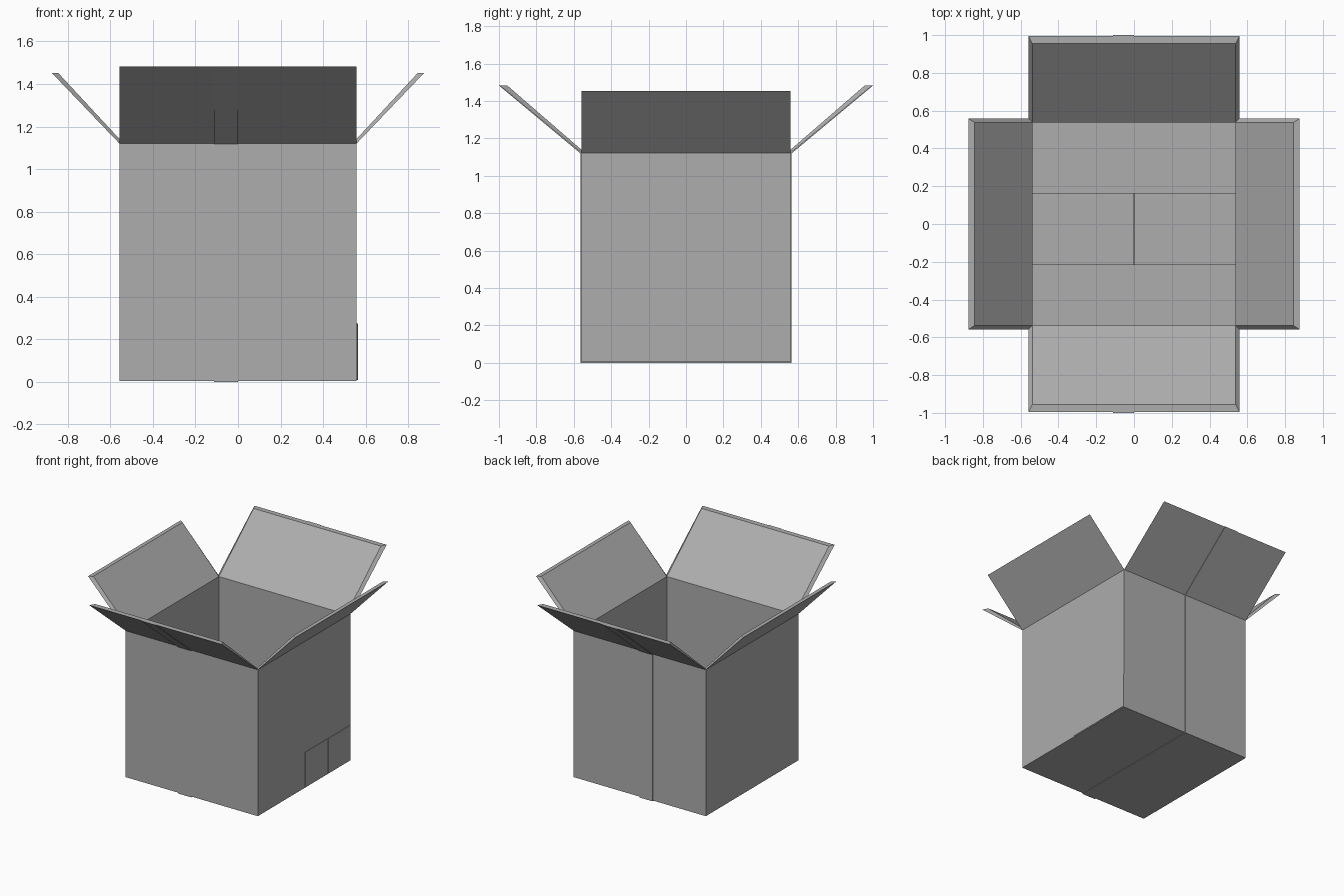
import bpy
import bmesh
from mathutils import Matrix, Vector

cube = bpy.data.objects.get("Cube")
if cube:
    bpy.data.objects.remove(cube, do_unlink=True)

GREY = (0.418, 0.418, 0.418, 1)
card = bpy.data.materials.new("card grey")
card.use_nodes = True
card.diffuse_color = GREY
card.node_tree.nodes["Principled BSDF"].inputs["Base Color"].default_value = GREY

OUT, IN = 0.558, 0.538      # outer and inner half width of the walls
TOP, BASE = 1.121, 0.004    # rim height, underside of the card
BOARD = 0.015               # thickness of the floor flaps
TAPE = 0.005                # thickness of the tape and labels


def finish(name, bm):
    bmesh.ops.recalc_face_normals(bm, faces=bm.faces)
    mesh = bpy.data.meshes.new(name)
    bm.to_mesh(mesh)
    bm.free()
    mesh.materials.append(card)
    obj = bpy.data.objects.new(name, mesh)
    bpy.context.collection.objects.link(obj)
    return obj


def loft(name, rings, closed=False):
    """Join equal rings of points; cap the ends, or join last to first."""
    bm = bmesh.new()
    rows = [[bm.verts.new(p) for p in ring] for ring in rings]
    n = len(rows[0])
    pairs = list(zip(rows, rows[1:]))
    if closed:
        pairs.append((rows[-1], rows[0]))
    else:
        bm.faces.new(rows[0])
        bm.faces.new(rows[-1])
    for a, b in pairs:
        for i in range(n):
            j = (i + 1) % n
            bm.faces.new((a[i], a[j], b[j], b[i]))
    return finish(name, bm)


def box(name, low, high):
    bm = bmesh.new()
    low, high = Vector(low), Vector(high)
    bmesh.ops.create_cube(bm, size=1, matrix=Matrix.Translation((low + high) / 2)
                          @ Matrix.Diagonal((*(high - low), 1)))
    return finish(name, bm)


def square(r, z):
    return [(-r, -r, z), (r, -r, z), (r, r, z), (-r, r, z)]


# Four walls as one hollow sleeve
loft("box_walls", [square(OUT, BASE), square(OUT, TOP),
                   square(IN, TOP), square(IN, BASE)], closed=True)

# Floor: two side flaps meeting in the middle, two shorter flaps on top of them
box("floor_flap_right", (-IN, -IN, BASE), (-0.003, IN, BASE + BOARD))
box("floor_flap_left", (-0.001, -IN, BASE), (IN, IN, BASE + BOARD))
box("floor_flap_front", (-IN, -IN, BASE + BOARD), (IN, -0.214, BASE + 2 * BOARD))
box("floor_flap_back", (-IN, 0.161, BASE + BOARD), (IN, IN, BASE + 2 * BOARD))


# Open top flaps with mitred rims, built facing back and then turned
def top_flap(name, turns, reach_out, reach_in, height):
    obj = loft(name, [
        [(-OUT, OUT, TOP), (OUT, OUT, TOP), (OUT, reach_out, height), (-OUT, reach_out, height)],
        [(-IN, IN, TOP), (IN, IN, TOP), (IN, reach_in, height), (-IN, reach_in, height)]])
    obj.data.transform(Matrix.Rotation(turns * 1.5707963, 4, "Z"))


for name, turns in (("back", 0), ("front", 2)):
    top_flap("top_flap_" + name, turns, 0.995, 0.955, 1.482)
for name, turns in (("right", 1), ("left", 3)):
    top_flap("top_flap_" + name, turns, 0.875, 0.845, 1.452)

# Sealing tape running down the outside and under the base
half = [(1.0, 1.482), (OUT + TAPE, TOP - 0.003), (OUT + TAPE, 0)]
inner = [(0.994, 1.482), (OUT - 0.001, TOP), (OUT - 0.001, BASE)]
path = half + [(-y, z) for y, z in reversed(half)]
back_path = inner + [(-y, z) for y, z in reversed(inner)]
loft("sealing_tape", [[(-0.112, y, z), (0, y, z), (0, v, w), (-0.112, v, w)]
                      for (y, z), (v, w) in zip(path, back_path)])

# Two thin labels low on the left wall
box("label_front", (IN, 0.01, 0.01), (OUT + 0.003, 0.285, 0.275))
box("label_back", (IN, 0.285, 0.01), (OUT + TAPE, OUT - 0.003, 0.275))
